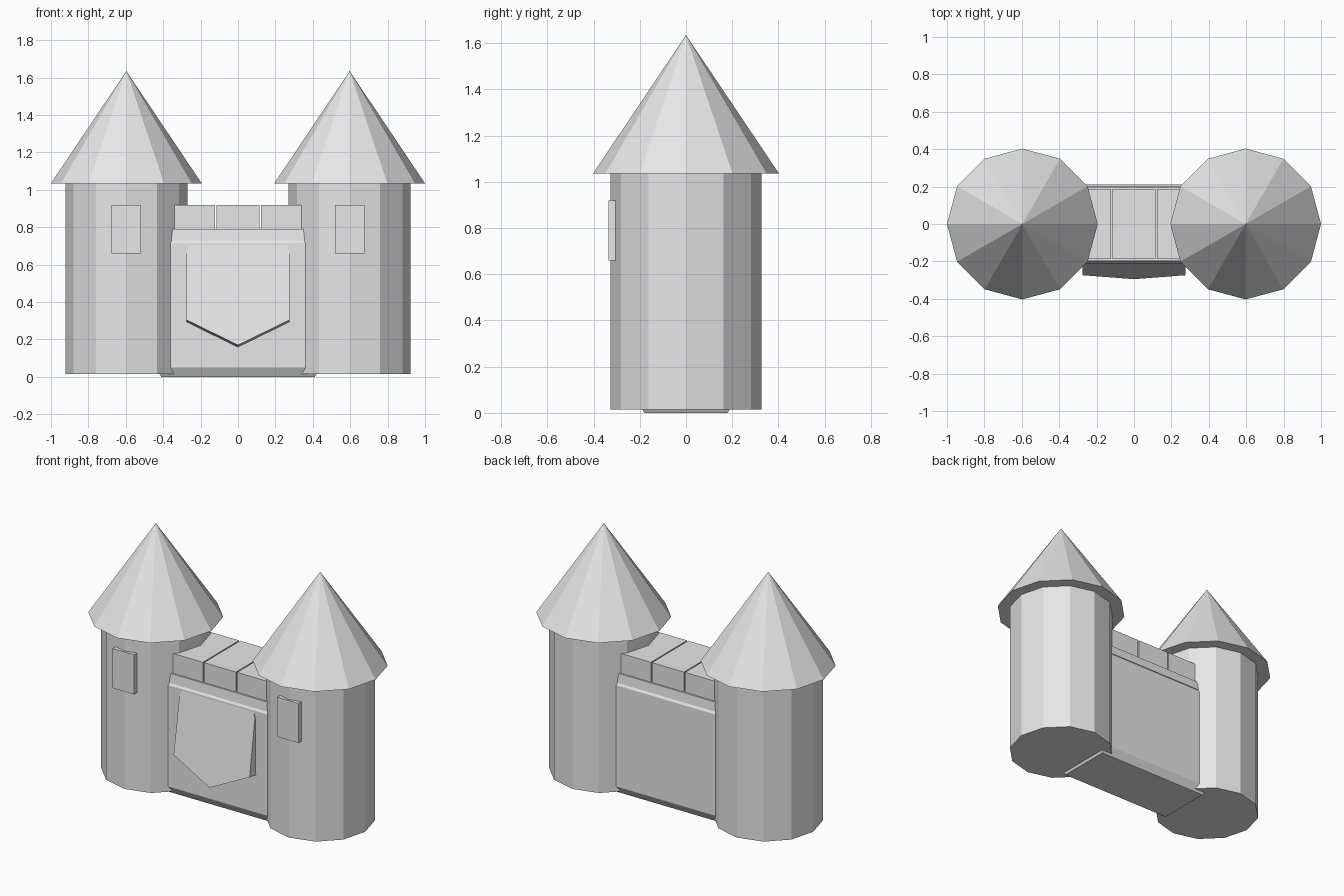
import bpy

cube = bpy.data.objects.get("Cube")
if cube:
    bpy.data.objects.remove(cube, do_unlink=True)

stone = bpy.data.materials.new("grey stone")
stone.use_nodes = True
GREY = (0.8, 0.8, 0.8, 1)
stone.diffuse_color = GREY
stone.node_tree.nodes["Principled BSDF"].inputs["Base Color"].default_value = GREY

TOWER_X = 0.597


def add_mesh(name, verts, faces):
    mesh = bpy.data.meshes.new(name)
    mesh.from_pydata(verts, [], faces)
    mesh.materials.append(stone)
    obj = bpy.data.objects.new(name, mesh)
    bpy.context.collection.objects.link(obj)
    return obj


def loft(name, rings):
    """Join rings of equal point count, lowest first, and cap both ends."""
    n = len(rings[0])
    verts = [p for ring in rings for p in ring]
    faces = [tuple(reversed(range(n))), tuple(range(len(verts) - n, len(verts)))]
    for r in range(len(rings) - 1):
        for i in range(n):
            j = (i + 1) % n
            faces.append((r * n + i, r * n + j, r * n + n + j, r * n + n + i))
    return add_mesh(name, verts, faces)


def rect(x0, x1, y0, y1, z):
    return [(x0, y0, z), (x1, y0, z), (x1, y1, z), (x0, y1, z)]


def block(name, x0, x1, y0, y1, z0, z1):
    return loft(name, [rect(x0, x1, y0, y1, z) for z in (z0, z1)])


def cone(name, x, r_low, r_top, z0, z1):
    bpy.ops.mesh.primitive_cone_add(vertices=12, radius1=r_low, radius2=r_top,
                                    depth=z1 - z0, location=(x, 0, (z0 + z1) / 2))
    obj = bpy.context.object
    obj.name = name
    obj.data.materials.append(stone)


# Twin towers with pointed roofs and window plates
for side, sign in (("left", 1), ("right", -1)):
    x = sign * TOWER_X
    cone(side + "_tower", x, 0.326, 0.326, 0.015, 1.035)
    cone(side + "_roof", x, 0.403, 0, 1.035, 1.635)
    block(side + "_window", x - 0.078, x + 0.078, -0.336, -0.27, 0.66, 0.92)

# Wall between the towers, chamfered at foot and top
profile = [(0.41, 0.18, 0), (0.44, 0.21, 0.05), (0.44, 0.21, 0.715), (0.43, 0.2, 0.73)]
loft("wall", [rect(-hx, hx, -hy, hy, z) for hx, hy, z in profile])

# Ledge under the battlements
loft("ledge", [rect(-0.42, 0.42, -hy, hy, z) for hy, z in ((0.205, 0.73), (0.198, 0.79))])

# Three battlement blocks with narrow gaps
for name, x0, x1 in (("right", -0.4, -0.124), ("middle", -0.116, 0.116), ("left", 0.124, 0.4)):
    block(name + "_battlement", x0, x1, -0.188, 0.188, 0.79, 0.92)

# Pointed gate that leans out from the wall towards its tip
outline = [(-0.262, 0.705), (-0.274, 0.67), (-0.276, 0.305), (0, 0.17),
           (0.276, 0.305), (0.274, 0.67), (0.262, 0.705)]
front = [(x, -0.211 - 0.157 * (0.705 - z), z) for x, z in outline]
back = [(x, -0.2, z - 0.012) for x, z in outline]
loft("gate", [back, front])
